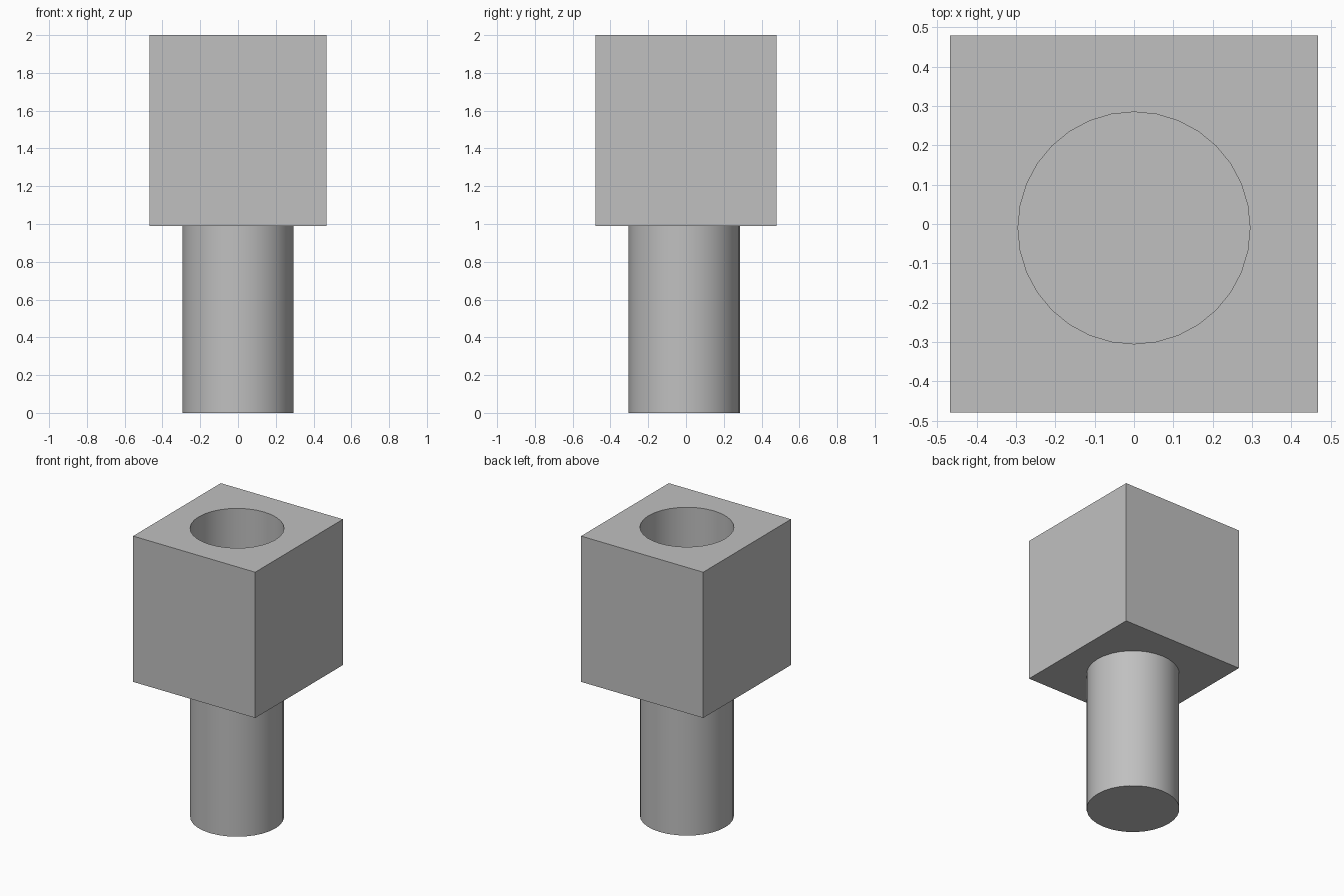
import bpy

SEGMENTS = 32
RADIUS = 0.295
CENTRE_Y = -0.01
SHOULDER = 0.99          # underside of the block, floor of the socket
TOP = 2.0

cube = bpy.data.objects.get("Cube")
if cube:
    bpy.data.objects.remove(cube, do_unlink=True)

grey = bpy.data.materials.new("light grey")
grey.use_nodes = True
colour = (0.527, 0.527, 0.527, 1)
grey.diffuse_color = colour
grey.node_tree.nodes["Principled BSDF"].inputs["Base Color"].default_value = colour


def add_cylinder(name, bottom, top):
    bpy.ops.mesh.primitive_cylinder_add(
        vertices=SEGMENTS, radius=RADIUS, depth=top - bottom,
        location=(0, CENTRE_Y, (bottom + top) / 2))
    obj = bpy.context.object
    obj.name = name
    obj.data.materials.append(grey)
    return obj


# Square block
bpy.ops.mesh.primitive_cube_add(size=1, location=(0, 0, (SHOULDER + TOP) / 2))
block = bpy.context.object
block.name = "socket_block"
block.scale = (0.936, 0.96, TOP - SHOULDER)
bpy.ops.object.transform_apply(location=False, rotation=False, scale=True)
block.data.materials.append(grey)

# Round socket through the block
cutter = add_cylinder("socket_cutter", SHOULDER - 0.1, TOP + 0.1)
cutter.hide_render = True
cutter.hide_viewport = True
cutter.display_type = 'WIRE'
hole = block.modifiers.new("socket", 'BOOLEAN')
hole.operation = 'DIFFERENCE'
hole.solver = 'EXACT'
hole.object = cutter
bpy.context.view_layer.objects.active = block
bpy.ops.object.modifier_apply(modifier=hole.name)
bpy.data.objects.remove(cutter, do_unlink=True)

# Round peg, whose top closes the socket
peg = add_cylinder("peg", 0, SHOULDER)

# Smooth round walls, crisp edges
for obj in (block, peg):
    bpy.ops.object.select_all(action='DESELECT')
    obj.select_set(True)
    bpy.context.view_layer.objects.active = obj
    bpy.ops.object.shade_smooth_by_angle()
